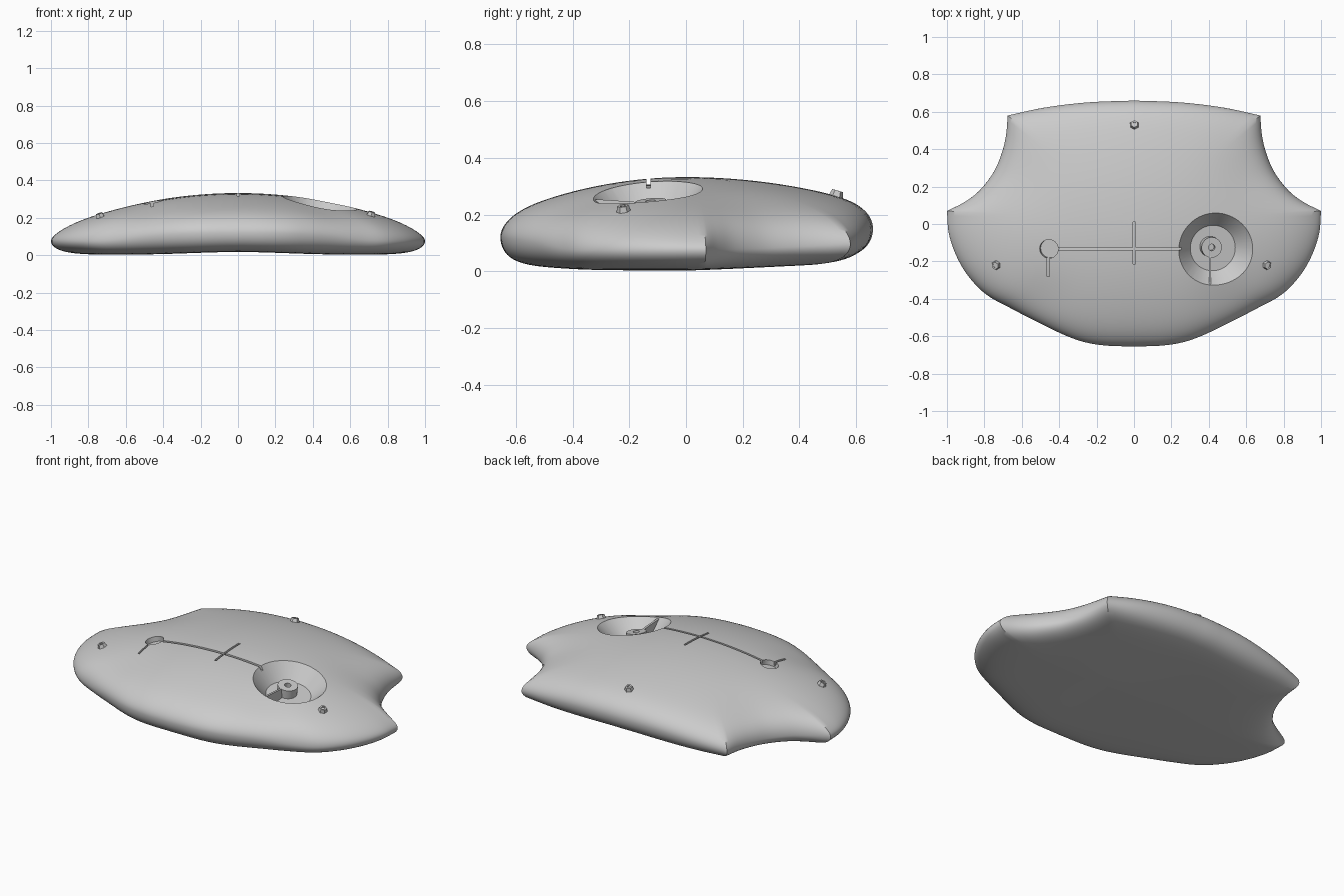
import bpy, bmesh, math
from mathutils import Vector
from mathutils.bvhtree import BVHTree

if "Cube" in bpy.data.objects:
    bpy.data.objects.remove(bpy.data.objects["Cube"])

# Half outline: x, y, height of the rim line; split at the sharp corners
BACK = [(0, .66, .15), (.25, .65, .143), (.48, .622, .12), (.675, .58, .095)]
SIDE = [(.675, .58, .095), (.685, .47, .09), (.71, .37, .085), (.755, .27, .08),
        (.83, .175, .078), (.91, .115, .075), (1, .07, .075)]
FRONT = [(1, .07, .075), (.99, -.05, .075), (.95, -.17, .075), (.885, -.28, .075),
         (.79, -.377, .075), (.66, -.45, .082), (.52, -.522, .1), (.38, -.59, .112),
         (.27, -.63, .118), (.15, -.65, .12), (0, -.655, .12)]


def spline(pts, steps=5):
    p = [Vector(q) for q in pts]
    p = [2 * p[0] - p[1]] + p + [2 * p[-1] - p[-2]]
    out = []
    for i in range(1, len(p) - 2):
        a, b, c, d = p[i - 1:i + 3]
        for k in range(steps):
            t = k / steps
            out.append(.5 * (2 * b + (c - a) * t + (2 * a - 5 * b + 4 * c - d) * t * t
                             + (3 * b - a - 3 * c + d) * t ** 3))
    return out


def finish(name, bm):
    bmesh.ops.recalc_face_normals(bm, faces=bm.faces)
    me = bpy.data.meshes.new(name)
    bm.to_mesh(me)
    bm.free()
    ob = bpy.data.objects.new(name, me)
    bpy.context.collection.objects.link(ob)
    return ob


def cut(ob, cutter):
    m = ob.modifiers.new("cut", 'BOOLEAN')
    m.operation, m.solver, m.object = 'DIFFERENCE', 'EXACT', cutter
    bpy.context.view_layer.objects.active = ob
    bpy.ops.object.modifier_apply(modifier=m.name)
    bpy.data.objects.remove(cutter)


def smooth(ob, deg):
    bpy.ops.object.select_all(action='DESELECT')
    ob.select_set(True)
    bpy.context.view_layer.objects.active = ob
    bpy.ops.object.shade_smooth_by_angle(angle=math.radians(deg))


def cone(name, base, axis, r1, r2, h, seg):
    bm = bmesh.new()
    bmesh.ops.create_cone(bm, cap_ends=True, segments=seg, radius1=r1, radius2=r2, depth=h)
    bmesh.ops.translate(bm, verts=bm.verts, vec=(0, 0, h / 2))
    rot = Vector((0, 0, 1)).rotation_difference(axis).to_matrix()
    bmesh.ops.rotate(bm, verts=bm.verts, cent=(0, 0, 0), matrix=rot)
    bmesh.ops.translate(bm, verts=bm.verts, vec=base)
    return finish(name, bm)


# Shell: rings shrinking from the outline to the centre, smooth dome with rounded rim
half = spline(BACK) + spline(SIDE) + spline(FRONT) + [Vector(FRONT[-1])]
ring = half + [Vector((-p[0], p[1], p[2])) for p in half[-2:0:-1]]


def top_z(p, s):
    x, y = abs(p[0] * s), p[1] * s
    dome = .332 - .2 * x * x - (.23 if y > 0 else .32) * y * y
    dome -= .012 * math.exp(-((x - .5) ** 2 + (y + .42) ** 2) / .025)
    dome -= .018 * math.exp(-((x - .66) ** 2 + (y - .27) ** 2) / .04)
    return p[2] + (dome - p[2]) * (1 - s ** 15) ** .5


def low_z(p, s):
    x, y = p[0] * s, p[1] * s
    zb = .002 + .015 * math.exp(-x * x / .12) + .05 * max(0, y) ** 1.3
    return p[2] - (p[2] - zb) * (1 - s ** 12) ** .5


bm = bmesh.new()
edge = [bm.verts.new(p) for p in ring]
n = len(ring)
for fz, mid in ((top_z, .332), (low_z, .017)):
    prev = edge
    for k in range(1, 32):
        s = 1 - (k / 32) ** 2.2
        cur = [bm.verts.new((p[0] * s, p[1] * s, fz(p, s))) for p in ring]
        for i in range(n):
            j = (i + 1) % n
            bm.faces.new((prev[i], prev[j], cur[j], cur[i]))
        prev = cur
    c = bm.verts.new((0, 0, mid))
    for i in range(n):
        bm.faces.new((prev[i], prev[(i + 1) % n], c))
bmesh.ops.recalc_face_normals(bm, faces=bm.faces)
tree = BVHTree.FromBMesh(bm)
shell = finish("shell", bm)


def surf(x, y):
    loc, nor, _, _ = tree.ray_cast(Vector((x, y, 2)), Vector((0, 0, -1)))
    return loc, nor


# Grooves that follow the surface
def groove(x0, y0, x1, y1, w, depth, steps=14):
    bm = bmesh.new()
    side = Vector((y0 - y1, x1 - x0, 0)).normalized() * w / 2
    prev = None
    for k in range(steps + 1):
        t = k / steps
        c = surf(x0 + (x1 - x0) * t, y0 + (y1 - y0) * t)[0]
        q = [bm.verts.new(c + sg * side + Vector((0, 0, dz)))
             for sg, dz in ((-1, -depth), (1, -depth), (1, .05), (-1, .05))]
        if prev:
            for i in range(4):
                j = (i + 1) % 4
                bm.faces.new((prev[i], prev[j], q[j], q[i]))
        else:
            bm.faces.new(q)
        prev = q
    bm.faces.new(prev)
    cut(shell, finish("groove_cutter", bm))


groove(-.43, -.133, .3, -.133, .014, .02)
groove(.001, -.215, .001, .012, .012, .021)
groove(-.458, -.28, -.458, -.15, .012, .022)

# Small dial hole on the left
c, nor = surf(-.455, -.133)
cut(shell, cone("hole_cutter", c - nor * .03, nor, .05, .05, .1, 40))

# Conical bowl on the right, sunk along the surface normal
c, nor = surf(.438, -.137)
DEPTH = .095
floor = c - nor * DEPTH
cut(shell, cone("bowl_cutter", floor, nor, .122, .248, DEPTH + .045, 64))
smooth(shell, 35)

# Post with a centre hole
base = Vector((.405, -.12, floor.z - .005))
post = cone("post", base - nor * .005, nor, .055, .055, .065, 40)
cut(post, cone("post_cutter", base + nor * .03, nor, .018, .018, .06, 24))
smooth(post, 35)

# Thin fin from the post to the bowl wall
bm = bmesh.new()
fin = [(-.165, -.02), (-.165, .055), (-.32, .065), (-.32, .02), (-.25, -.02)]
f = bm.faces.new([bm.verts.new((.4, y, base.z + z)) for y, z in fin])
ext = bmesh.ops.extrude_face_region(bm, geom=[f])
bmesh.ops.translate(bm, verts=[v for v in ext["geom"] if isinstance(v, bmesh.types.BMVert)], vec=(.012, 0, 0))
finish("bowl_fin", bm)

# Hex screws with sockets
for i, (x, y) in enumerate(((.002, .53), (-.737, -.22), (.711, -.22))):
    c, nor = surf(x, y)
    screw = cone(f"screw_{i + 1}", c - nor * .01, nor, .028, .02, .03, 6)
    cut(screw, cone("socket_cutter", c + nor * .014, nor, .011, .011, .03, 6))
